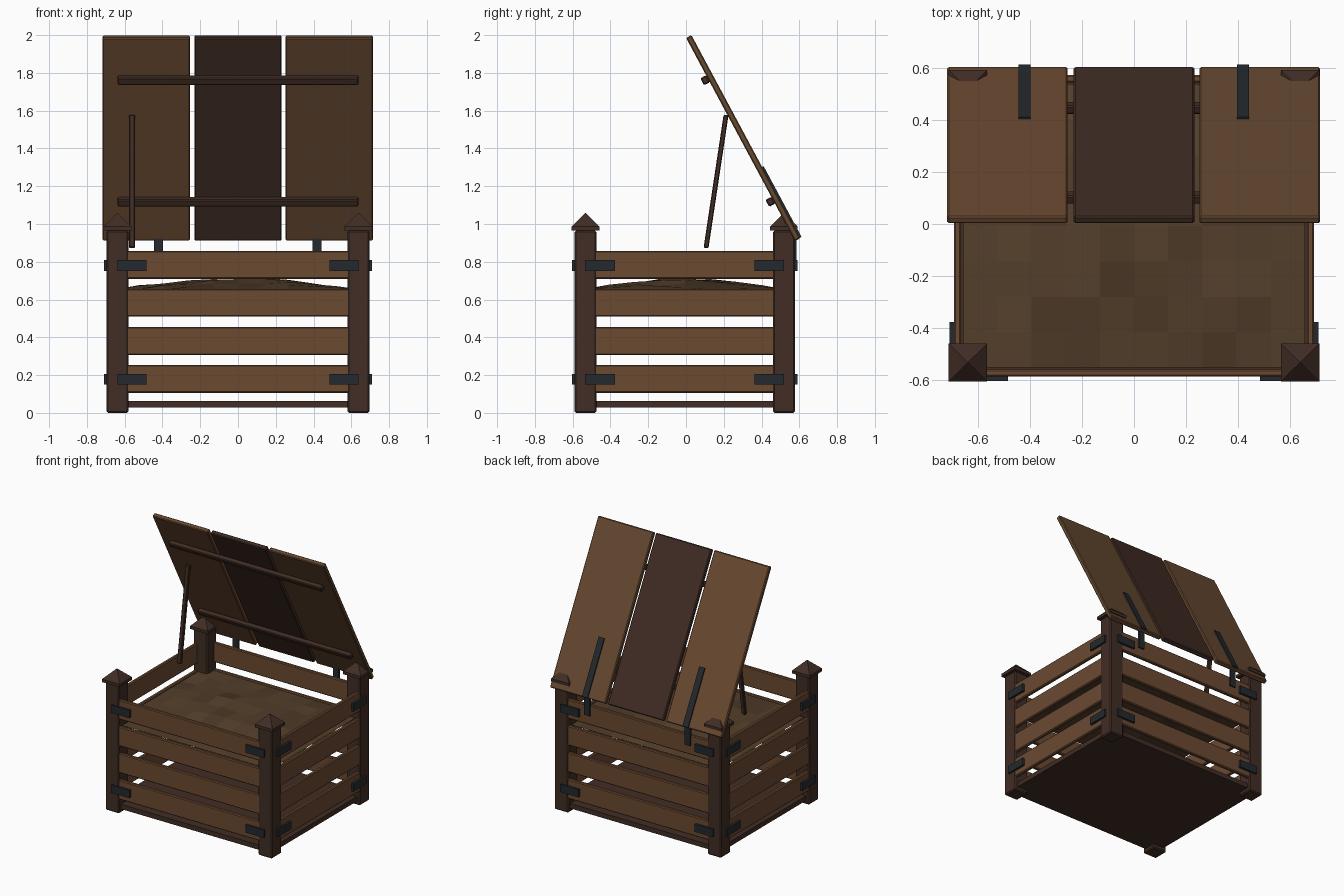
import bpy, bmesh, math, random
from mathutils import Matrix, Vector

if "Cube" in bpy.data.objects:
    bpy.data.objects.remove(bpy.data.objects["Cube"])

random.seed(4)

def mat(name, r, g, b):
    m = bpy.data.materials.new(name)
    m.diffuse_color = (r, g, b, 1)
    m.use_nodes = True
    m.node_tree.nodes["Principled BSDF"].inputs["Base Color"].default_value = m.diffuse_color
    return m

WOOD = mat("brown_wood", 0.146, 0.068, 0.031)
WOOD2 = mat("tan_wood", 0.130, 0.066, 0.029)
DARK = mat("dark_wood", 0.052, 0.026, 0.018)
IRON = mat("iron", 0.018, 0.022, 0.026)
SOILS = [mat("soil_%d" % i, 0.088 * k, 0.050 * k, 0.024 * k) for i, k in enumerate((0.85, 1.0, 1.12))]

def finish(name, bm, *mats):
    bmesh.ops.recalc_face_normals(bm, faces=bm.faces)
    me = bpy.data.meshes.new(name)
    bm.to_mesh(me)
    bm.free()
    for m in mats:
        me.materials.append(m)
    ob = bpy.data.objects.new(name, me)
    bpy.context.collection.objects.link(ob)
    return ob

def box(name, centre, size, m, bevel=0.0, tilt=0.0, pivot=None):
    """Chamfered box; with a pivot, centre is local and tilted about x."""
    bm = bmesh.new()
    bmesh.ops.create_cube(bm, size=1)
    bmesh.ops.scale(bm, vec=size, verts=bm.verts)
    if bevel:
        bmesh.ops.bevel(bm, geom=bm.edges[:], offset=bevel, segments=1, affect='EDGES')
    ob = finish(name, bm, m)
    ob.matrix_world = (Matrix.Translation(pivot or (0, 0, 0)) @ Matrix.Rotation(tilt, 4, 'X')
                       @ Matrix.Translation(centre))
    return ob

PX, YF, YB = 0.638, -0.532, 0.518      # post centres
YM = (YF + YB) / 2

# corner posts with pyramid caps
for sx in (-1, 1):
    for y, end in ((YF, "front"), (YB, "back")):
        tag = end + ("_left" if sx < 0 else "_right")
        box("post_" + tag, (sx * PX, y, 0.4825), (0.116, 0.116, 0.965), DARK, 0.008)
        bm = bmesh.new()
        base = [bm.verts.new((a * 0.074, b * 0.073, 0)) for a, b in ((-1, -1), (1, -1), (1, 1), (-1, 1))]
        low = bm.faces.new(base)
        top = bmesh.ops.extrude_face_region(bm, geom=[low])["geom"]
        bmesh.ops.translate(bm, vec=(0, 0, 0.022), verts=[v for v in top if isinstance(v, bmesh.types.BMVert)])
        upper = [f for f in top if isinstance(f, bmesh.types.BMFace)]
        bmesh.ops.poke(bm, faces=upper, offset=0.073)
        if not any(abs(v.co.z) < 1e-6 and f.normal.z for f in bm.faces if len(f.verts) == 4
                   and all(abs(w.co.z) < 1e-6 for w in f.verts) for v in f.verts):
            bmesh.ops.holes_fill(bm, edges=bm.edges)
        for v in bm.verts:      # keep the apex upright
            if abs(v.co.x) < 1e-5:
                v.co.z = 0.095
        cap = finish("post_cap_" + tag, bm, DARK)
        cap.location = (sx * PX, y, 0.965)

# slatted walls
for i, z in enumerate((0.18, 0.381, 0.583, 0.784)):
    for y, end in ((-0.572, "front"), (0.558, "back")):
        box("slat_%s_%d" % (end, i), (0, y, z), (1.22, 0.028, 0.148), WOOD, 0.006)
    for sx, side in ((-1, "left"), (1, "right")):
        box("slat_%s_%d" % (side, i), (sx * 0.678, YM, z), (0.028, 1.0, 0.148), WOOD, 0.006)

# floor
box("floor", (0, YM, 0.046), (1.34, 1.12, 0.036), DARK)

# iron straps at the corners
for z in (0.178, 0.781):
    for sx in (-1, 1):
        for y, s in ((YF, -1), (YB, 1)):
            box("corner_strap_y", (sx * 0.561, y + s * 0.060, z), (0.153, 0.022, 0.058), IRON)
            box("corner_strap_x", (sx * (PX + 0.060), y - s * 0.077, z), (0.022, 0.158, 0.058), IRON)

# compost surface, a lumpy mound
bm = bmesh.new()
bmesh.ops.create_grid(bm, x_segments=10, y_segments=8, size=1)
for v in bm.verts:
    u, w = v.co.x, v.co.y
    edge = max(abs(u), abs(w)) > 0.99
    lump = 0 if edge else random.uniform(-0.010, 0.010)
    z = 0.652 + 0.056 * math.cos(u * math.pi / 2) * math.cos(w * math.pi / 2) + lump
    v.co = (u * 0.657, YM + w * 0.545, z)
for f in bm.faces:
    f.material_index = random.choice((0, 1, 1, 2))
finish("compost", bm, *SOILS)

# open lid: local z runs up the planks from the hinge edge, local y is outward
HINGE = Vector((0, 0.591, 0.9175))
LEN, TILT = 1.22, math.radians(28.2)

def lid_box(name, x, y, z, size, m, bevel=0.0):
    return box(name, (x, y, z), size, m, bevel, TILT, HINGE)

for x, m, tag in ((-0.486, WOOD, "left"), (0, DARK, "middle"), (0.483, WOOD2, "right")):
    lid_box("lid_plank_" + tag, x, 0, LEN / 2, (0.463, 0.032, LEN), m, 0.006)
for z, tag in ((0.245, "lower"), (0.975, "upper")):
    lid_box("lid_batten_" + tag, 0, -0.033, z, (1.276, 0.036, 0.042), DARK, 0.006)

# strap hinges
for x in (-0.421, 0.418):
    lid_box("hinge_strap", x, 0.019, 0.215, (0.046, 0.012, 0.425), IRON)
    box("hinge_leaf", (x, 0.577, 0.865), (0.046, 0.014, 0.165), IRON)

# prop stick
a, b = Vector((-0.562, 0.106, 0.873)), Vector((-0.562, 0.212, 1.577))
d = b - a
box("prop_stick", (0, 0, d.length / 2), (0.032, 0.026, d.length), DARK, 0.005, -math.atan2(d.y, d.z), a)
